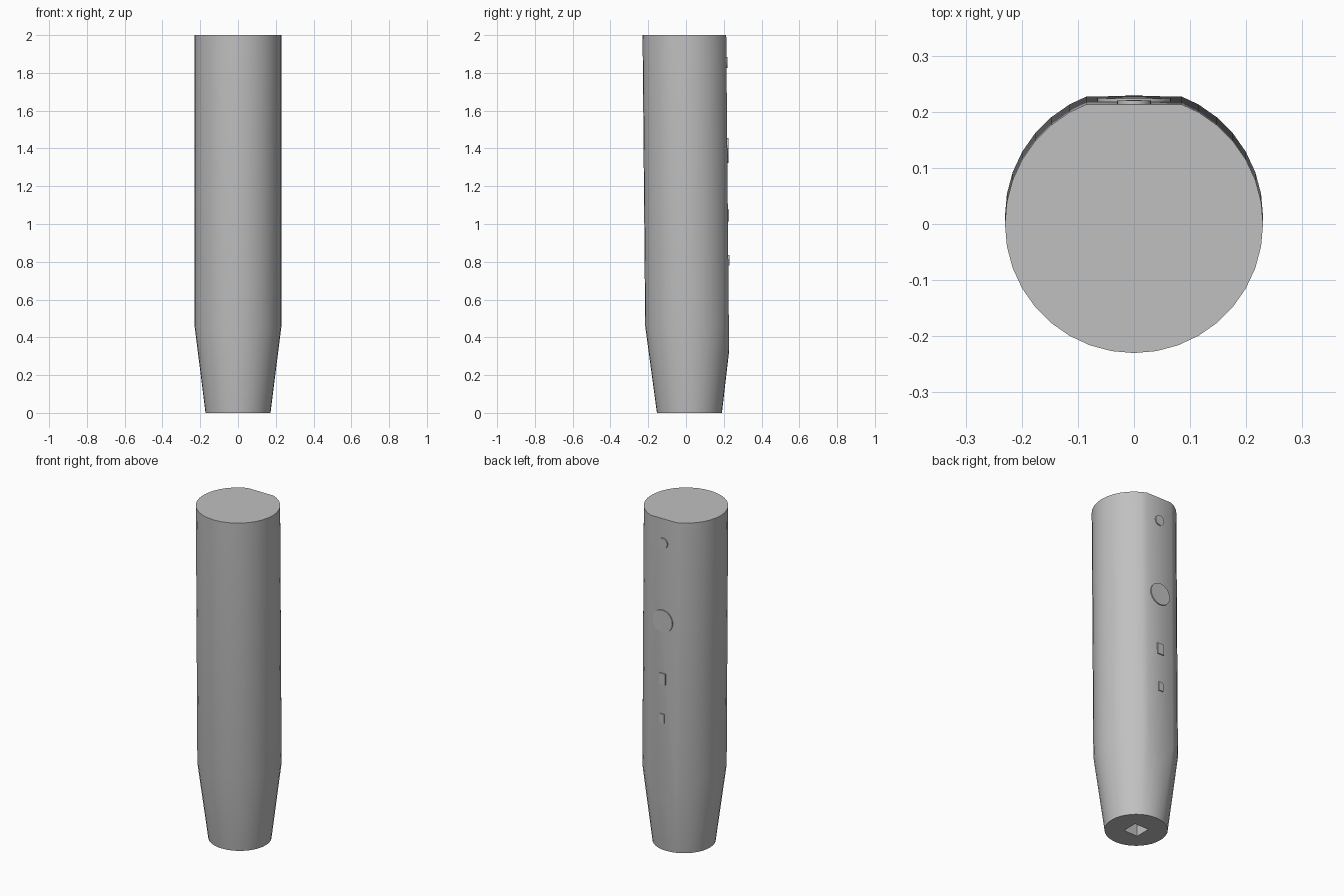
import bpy, bmesh, math
from mathutils import Matrix, Vector

cube = bpy.data.objects.get("Cube")
if cube:
    bpy.data.objects.remove(cube, do_unlink=True)

GREY = (0.53, 0.53, 0.53, 1)
FLAT = 0.213          # distance of the flat back face from the axis
RAISE = 0.006         # button height
# slight backward lean, keeping the end caps level
LEAN = Matrix.Translation((0, 0.018, 0)) @ Matrix(
    ((1, 0, 0, 0), (0, 1, -0.009, 0), (0, 0, 1, 0), (0, 0, 0, 1)))

mat = bpy.data.materials.new("grey plastic")
mat.use_nodes = True
mat.diffuse_color = GREY
mat.node_tree.nodes["Principled BSDF"].inputs["Base Color"].default_value = GREY


def add_part(name, bm, lean=True):
    if lean:
        bm.transform(LEAN)
    bmesh.ops.recalc_face_normals(bm, faces=bm.faces[:])
    mesh = bpy.data.meshes.new(name)
    bm.to_mesh(mesh)
    bm.free()
    mesh.materials.append(mat)
    obj = bpy.data.objects.new(name, mesh)
    bpy.context.collection.objects.link(obj)
    return obj


def smooth(obj):
    bpy.ops.object.select_all(action="DESELECT")
    obj.select_set(True)
    bpy.context.view_layer.objects.active = obj
    bpy.ops.object.shade_smooth_by_angle(angle=math.radians(25))


# Body: round grip with a tapered lower end
bm = bmesh.new()
SIDES = 36
rings = []
for radius, z in ((0.172, 0), (0.23, 0.46), (0.23, 2)):
    rings.append([bm.verts.new((radius * math.cos(a), radius * math.sin(a), z))
                  for a in (math.tau * i / SIDES for i in range(SIDES))])
for low, high in zip(rings, rings[1:]):
    for i in range(SIDES):
        j = (i + 1) % SIDES
        bm.faces.new((low[i], low[j], high[j], high[i]))
bm.faces.new(rings[0])
bm.faces.new(rings[-1])

# Flat strip along the back
cut = bmesh.ops.bisect_plane(bm, geom=bm.verts[:] + bm.edges[:] + bm.faces[:],
                             plane_co=(0, FLAT, 0), plane_no=(0, 1, 0), clear_outer=True)
bmesh.ops.holes_fill(bm, edges=[e for e in bm.edges if e.is_boundary])
body = add_part("body", bm)

# Square socket in the bottom end
bm = bmesh.new()
bmesh.ops.create_cube(bm, size=1, matrix=Matrix.Translation((0, 0.018, 0))
                      @ Matrix.Diagonal((0.094, 0.094, 0.4, 1)))
cutter = add_part("socket_cutter", bm, lean=False)
cutter.hide_render = True
mod = body.modifiers.new("socket", "BOOLEAN")
mod.operation = "DIFFERENCE"
mod.solver = "EXACT"
mod.object = cutter
bpy.context.view_layer.objects.active = body
bpy.ops.object.modifier_apply(modifier=mod.name)
bpy.data.objects.remove(cutter, do_unlink=True)
smooth(body)


# Raised buttons on the flat strip
def round_button(name, radius, z):
    bm = bmesh.new()
    place = Matrix.Translation((0, FLAT, z)) @ Matrix.Rotation(math.pi / 2, 4, "X")
    bmesh.ops.create_cone(bm, cap_ends=True, segments=32, radius1=radius,
                          radius2=radius, depth=2 * RAISE, matrix=place)
    smooth(add_part(name, bm))


def square_button(name, width, height, z):
    bm = bmesh.new()
    bmesh.ops.create_cube(bm, size=1, matrix=Matrix.Translation((0, FLAT, z))
                          @ Matrix.Diagonal((width, 2 * RAISE, height, 1)))
    add_part(name, bm)


round_button("small_round_button", 0.03, 1.855)
round_button("large_round_button", 0.066, 1.39)
square_button("upper_square_button", 0.042, 0.066, 1.045)
square_button("lower_square_button", 0.03, 0.054, 0.808)
